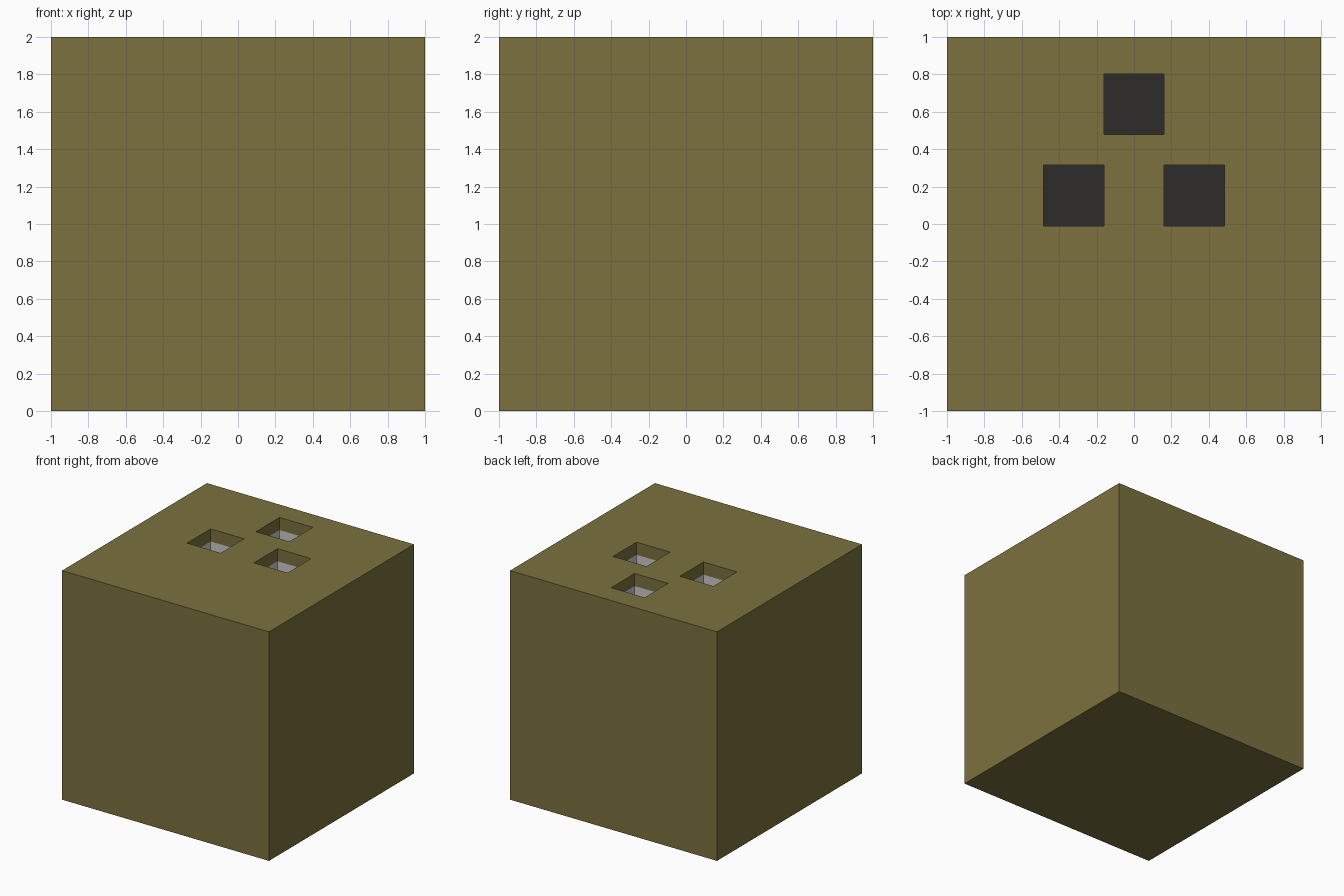
import bpy, bmesh
from mathutils import Vector

if "Cube" in bpy.data.objects:
    bpy.data.objects.remove(bpy.data.objects["Cube"])


def material(name, color):
    m = bpy.data.materials.new(name)
    m.diffuse_color = color
    m.use_nodes = True
    m.node_tree.nodes["Principled BSDF"].inputs["Base Color"].default_value = m.diffuse_color
    return m


HALF = 0.1625
HOLES = [(0, 0.64), (-0.3225, 0.1525), (0.3225, 0.1525)]
RIM_DEPTH, LINER_DEPTH = 0.11, 0.5

# Solid block, cut into strips so the holes line up with faces
bm = bmesh.new()
bmesh.ops.create_cube(bm, size=2)
bmesh.ops.translate(bm, verts=bm.verts, vec=(0, 0, 1))
cuts = [(0, x) for x in (-0.485, -0.161, 0.161, 0.485)]
cuts += [(1, y) for y in (-0.01, 0.315, 0.4775, 0.8025)]
for axis, pos in cuts:
    n = Vector((0, 0, 0))
    n[axis] = 1
    bmesh.ops.bisect_plane(bm, geom=bm.verts[:] + bm.edges[:] + bm.faces[:],
                           plane_co=n * pos, plane_no=n)


def in_hole(f):
    c = f.calc_center_median()
    return f.normal.z > 0.9 and any(
        abs(c.x - x) < HALF * 0.9 and abs(c.y - y) < HALF * 0.9 for x, y in HOLES)


def sink(faces, depth, wall):
    caps = bmesh.ops.extrude_discrete_faces(bm, faces=faces)["faces"]
    for f in caps:
        bmesh.ops.translate(bm, verts=f.verts, vec=(0, 0, -depth))
        for e in f.edges:
            for side in e.link_faces:
                if side is not f:
                    side.material_index = wall
    return caps


# Three square holes: coloured rim, grey liner, dark floor
bm.normal_update()
caps = sink([f for f in bm.faces if in_hole(f)], RIM_DEPTH, 0)
caps = sink(caps, LINER_DEPTH, 1)
for f in caps:
    f.material_index = 2
bmesh.ops.recalc_face_normals(bm, faces=bm.faces)

mesh = bpy.data.meshes.new("block_with_holes")
bm.to_mesh(mesh)
bm.free()
mesh.materials.append(material("olive", (0.2, 0.165, 0.05, 1)))
mesh.materials.append(material("liner_grey", (0.8, 0.8, 0.8, 1)))
mesh.materials.append(material("floor_dark", (0.027, 0.025, 0.024, 1)))
block = bpy.data.objects.new("block_with_holes", mesh)
bpy.context.collection.objects.link(block)
